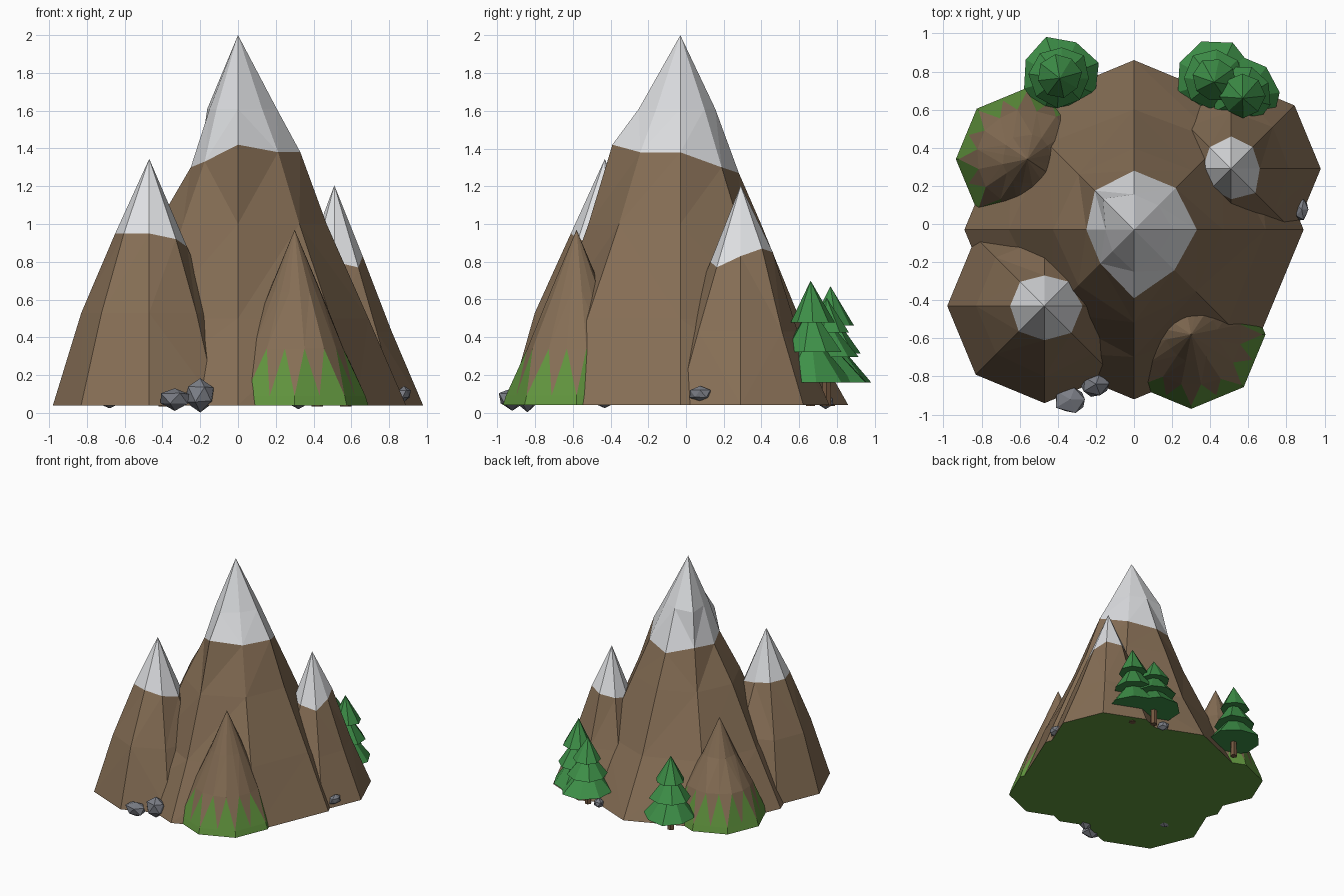
import bpy, bmesh, math, random
from mathutils import Vector

if "Cube" in bpy.data.objects:
    bpy.data.objects.remove(bpy.data.objects["Cube"])
random.seed(4)


def material(name, rgb):
    m = bpy.data.materials.new(name)
    m.use_nodes = True
    m.diffuse_color = (*rgb, 1)
    bsdf = m.node_tree.nodes["Principled BSDF"]
    bsdf.inputs["Base Color"].default_value = (*rgb, 1)
    bsdf.inputs["Roughness"].default_value = 0.9
    return m


EARTH = material("earth brown", (0.24, 0.158, 0.092))
SNOW = material("snow white", (0.74, 0.75, 0.77))
GRASS = material("grass green", (0.12, 0.30, 0.048))
LEAF = material("pine green", (0.048, 0.28, 0.065))
ROCK = material("rock grey", (0.20, 0.21, 0.24))
BARK = material("bark brown", (0.17, 0.095, 0.05))
GROUND = 0.04


def finish(name, bm, mats):
    bmesh.ops.recalc_face_normals(bm, faces=bm.faces)
    me = bpy.data.meshes.new(name)
    bm.to_mesh(me)
    bm.free()
    for m in mats:
        me.materials.append(m)
    ob = bpy.data.objects.new(name, me)
    bpy.context.collection.objects.link(ob)
    return ob


def octagon(angle):
    """Radius of a unit octagon in the given direction."""
    return math.cos(math.pi / 8) / math.cos(angle % (math.pi / 4) - math.pi / 8)


def ring(bm, cx, cy, z, r, n, shift=0.0, wobble=0.0):
    """Ring of n vertices; z and r are one value or one per corner."""
    out = []
    for i in range(n):
        a = math.tau * (i + shift) / n + 1e-6
        rad = r[i] if isinstance(r, list) else r * octagon(a)
        rad *= 1 + random.uniform(-wobble, wobble)
        height = z[i] if isinstance(z, list) else z
        out.append(bm.verts.new((cx + rad * math.cos(a), cy + rad * math.sin(a), height)))
    return out


def band(bm, low, high, mat):
    n = len(low)
    for i in range(n):
        j = (i + 1) % n
        f = bm.faces.new((low[i], low[j], high[j], high[i]))
        f.material_index = mat


def cap(bm, loop, tip, mat):
    apex = bm.verts.new(tip)
    for i in range(len(loop)):
        f = bm.faces.new((loop[i], loop[(i + 1) % len(loop)], apex))
        f.material_index = mat


def snowy_peak(name, apex, base_r, crag, snow):
    """Eight-sided crag: rock rings, then snow rings, then the tip."""
    cx, cy, _ = apex
    bm = bmesh.new()
    prev = ring(bm, cx, cy, GROUND, base_r, 8)
    bm.faces.new(prev).material_index = 2
    for k, (z, r) in enumerate(crag + snow):
        cur = ring(bm, cx, cy, z, r, 8, wobble=0.03 if k < len(crag) else 0)
        band(bm, prev, cur, 0 if k <= len(crag) else 1)
        prev = cur
    cap(bm, prev, apex, 1)
    bmesh.ops.triangulate(bm, faces=[f for f in bm.faces if len(f.verts) == 4])
    return finish(name, bm, [EARTH, SNOW, GRASS])


def grassy_hill(name, apex, base_r):
    """Pointed foothill with grass climbing its foot in spikes."""
    cx, cy, top = apex
    bm = bmesh.new()
    n = 16
    base = ring(bm, cx, cy, GROUND, base_r, n)
    bm.faces.new(base).material_index = 1
    low = ring(bm, cx, cy, 0.09, base_r * 0.96, n)
    band(bm, base, low, 1)
    tips = ring(bm, cx, cy, 0.34, base_r * 0.74, n, 0.5, 0.04)
    for i in range(n):
        j = (i + 1) % n
        bm.faces.new((low[i], low[j], tips[i])).material_index = 1
        bm.faces.new((low[j], tips[j], tips[i])).material_index = 0
    crag = ring(bm, cx, cy, top * 0.66, base_r * 0.37, n, 0.5, 0.05)
    band(bm, tips, crag, 0)
    cap(bm, crag, apex, 0)
    bmesh.ops.triangulate(bm, faces=[f for f in bm.faces if len(f.verts) == 4])
    return finish(name, bm, [EARTH, GRASS])


def tree(name, x, y, top):
    """Pine with three overlapping skirts on a short trunk."""
    bm = bmesh.new()
    foot = ring(bm, x, y, 0.035, 0.03, 6)
    neck = ring(bm, x, y, 0.22, 0.025, 6)
    bm.faces.new(foot)
    band(bm, foot, neck, 0)
    h = top - 0.16
    for start, end, r in ((0, 0.5, 0.21), (0.3, 0.75, 0.165), (0.59, 1, 0.115)):
        turn = random.random()
        z = 0.16 + h * start
        skirt = []
        for i in range(8):
            a = math.tau * (i + turn) / 8
            rad = r * random.uniform(0.92, 1.06)
            skirt.append(bm.verts.new((x + rad * math.cos(a), y + 0.01 + rad * math.sin(a), z)))
        bm.faces.new(skirt).material_index = 1
        cap(bm, skirt, (x, y, 0.16 + h * end), 1)
    return finish(name, bm, [BARK, LEAF])


def rock(name, center, size):
    bm = bmesh.new()
    bmesh.ops.create_icosphere(bm, subdivisions=1, radius=1)
    for v in bm.verts:
        k = random.uniform(0.85, 1.1)
        v.co = Vector(center) + Vector([c * s * k for c, s in zip(v.co, size)])
    return finish(name, bm, [ROCK])


# Snow-capped mountains, corners listed counter-clockwise from the left side
snowy_peak("main_peak", (0, -0.03, 2.0), 0.89,
           [(0.5, [0.68, 0.66, 0.63, 0.65, 0.67, 0.63, 0.68, 0.68]),
            (1.0, [0.46, 0.43, 0.42, 0.42, 0.43, 0.41, 0.48, 0.45])],
           [([1.38, 1.3, 1.27, 1.33, 1.3, 1.33, 1.42, 1.38],
             [0.33, 0.31, 0.31, 0.29, 0.25, 0.25, 0.36, 0.30]),
            (1.61, [0.205, 0.18, 0.185, 0.23, 0.15, 0.16, 0.22, 0.18])])
snowy_peak("front_right_peak", (-0.47, -0.43, 1.345), 0.51,
           [(0.53, 0.36)],
           [([0.88, 0.9, 0.93, 0.95, 0.95, 0.95, 0.95, 0.92],
             [0.20, 0.18, 0.16, 0.18, 0.18, 0.19, 0.18, 0.2])])
snowy_peak("back_left_peak", (0.51, 0.29, 1.205), 0.47,
           [(0.43, 0.31)],
           [([0.83, 0.87, 0.85, 0.82, 0.8, 0.8, 0.8, 0.77],
             [0.15, 0.16, 0.17, 0.16, 0.15, 0.15, 0.16, 0.18])])

# Grassy foothills
grassy_hill("front_left_hill", (0.30, -0.58, 0.97), 0.39)
grassy_hill("back_right_hill", (-0.56, 0.34, 0.89), 0.375)

# Pine trees behind the mountain
tree("back_right_tree", -0.39, 0.765, 0.67)
tree("back_left_tree", 0.57, 0.66, 0.70)
tree("back_left_small_tree", 0.42, 0.745, 0.61)

# Loose rocks around the foot
rock("front_boulder_low", (-0.335, -0.92, 0.075), (0.095, 0.078, 0.06))
rock("front_boulder_high", (-0.20, -0.84, 0.10), (0.09, 0.075, 0.09))
rock("left_rock", (0.88, 0.075, 0.10), (0.038, 0.06, 0.043))
rock("right_rock", (-0.68, -0.43, 0.06), (0.055, 0.055, 0.035))
rock("back_rock", (0.32, 0.74, 0.06), (0.05, 0.05, 0.04))
